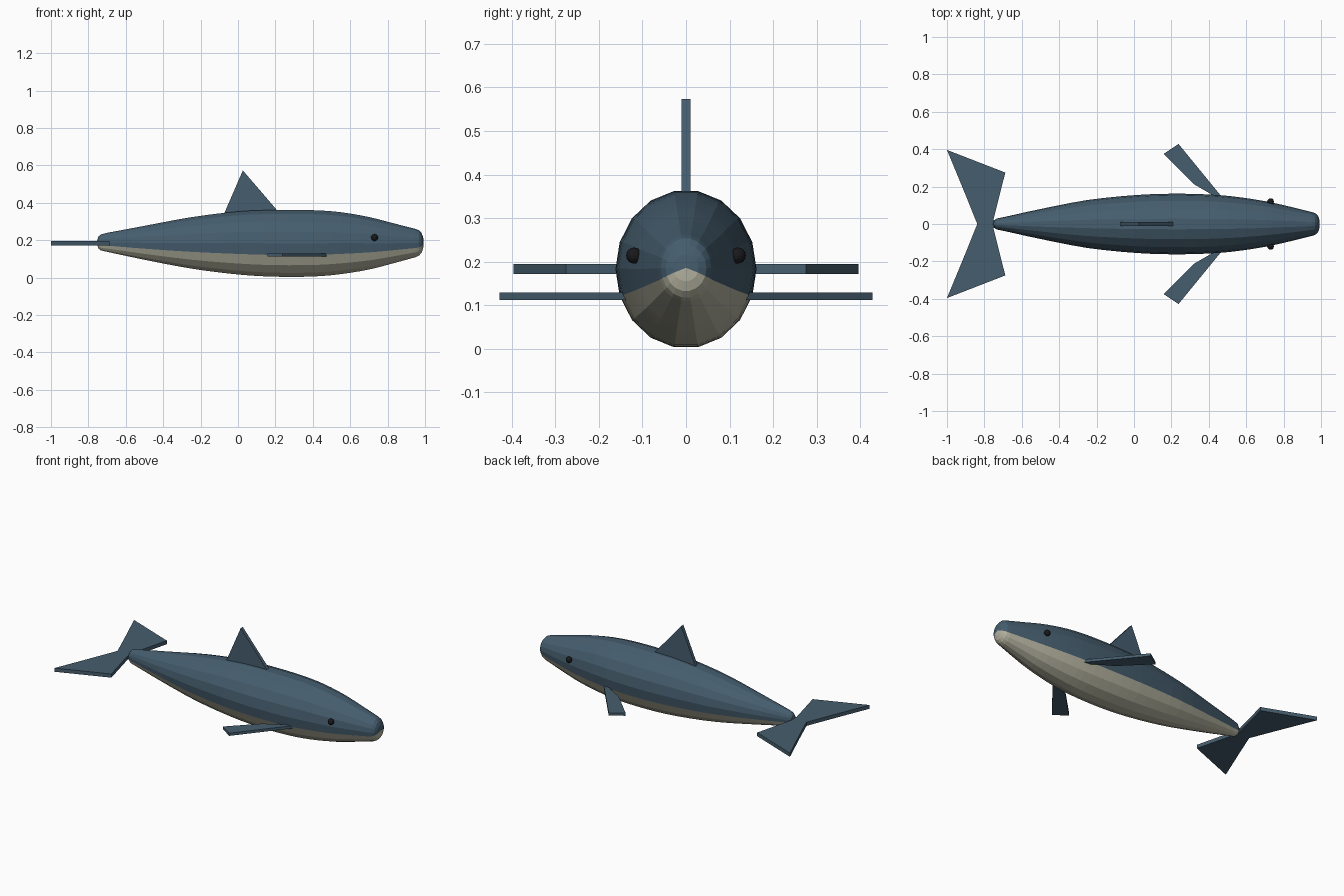
import bpy, bmesh, math
from mathutils import Vector

if "Cube" in bpy.data.objects:
    bpy.data.objects.remove(bpy.data.objects["Cube"])


def material(name, rgb):
    m = bpy.data.materials.new(name)
    m.diffuse_color = (*rgb, 1)
    m.use_nodes = True
    m.node_tree.nodes["Principled BSDF"].inputs["Base Color"].default_value = m.diffuse_color
    return m


blue = material("slate_blue", (0.06, 0.11, 0.155))
cream = material("belly_cream", (0.47, 0.46, 0.36))
black = material("eye_black", (0.01, 0.01, 0.012))


def finish(bm, name, *mats):
    bmesh.ops.recalc_face_normals(bm, faces=bm.faces)
    me = bpy.data.meshes.new(name)
    bm.to_mesh(me)
    bm.free()
    for m in mats:
        me.materials.append(m)
    ob = bpy.data.objects.new(name, me)
    bpy.context.collection.objects.link(ob)
    return ob


# Body stations: x, half width, bottom z, top z
STATIONS = [
    (-0.70, 0.036, 0.137, 0.240), (-0.50, 0.080, 0.094, 0.278),
    (-0.25, 0.128, 0.046, 0.325), (0.00, 0.154, 0.014, 0.356),
    (0.20, 0.162, 0.002, 0.364), (0.40, 0.158, 0.003, 0.363),
    (0.55, 0.145, 0.016, 0.352), (0.70, 0.122, 0.041, 0.326),
    (0.82, 0.096, 0.072, 0.295), (0.95, 0.064, 0.108, 0.261)]
TAIL_CAP = [(-0.748, 0.020, 0.157, 0.218), (-0.735, 0.029, 0.145, 0.231)]
NOSE_CAP = [(0.968, 0.058, 0.117, 0.254), (0.982, 0.047, 0.132, 0.238),
            (0.990, 0.029, 0.155, 0.216)]
SIDES = 18


def spline(pts, steps):
    # Catmull-Rom through the stations
    p = [Vector(q) for q in pts]
    p = [2 * p[0] - p[1]] + p + [2 * p[-1] - p[-2]]
    out = []
    for a, b, c, d in zip(p, p[1:], p[2:], p[3:]):
        for k in range(steps):
            t = k / steps
            out.append(0.5 * (2 * b + (c - a) * t + (2 * a - 5 * b + 4 * c - d) * t * t
                              + (3 * b - a - 3 * c + d) * t ** 3))
    return out + [p[-2]]


# Body: lofted 18-sided rings, lower seven strips in the belly colour
bm = bmesh.new()
rings = []
for x, w, lo, hi in TAIL_CAP + spline(STATIONS, 3) + NOSE_CAP:
    rings.append([bm.verts.new((x, w * math.cos(a), (lo + hi) / 2 + (hi - lo) / 2 * math.sin(a)))
                  for a in (2 * math.pi * i / SIDES for i in range(SIDES))])
tips = [bm.verts.new((-0.755, 0, 0.187)), bm.verts.new((0.993, 0, 0.186))]
for i in range(SIDES):
    j = (i + 1) % SIDES
    strip = [bm.faces.new((r[i], r[j], s[j], s[i])) for r, s in zip(rings, rings[1:])]
    strip.append(bm.faces.new((rings[0][j], rings[0][i], tips[0])))
    strip.append(bm.faces.new((rings[-1][i], rings[-1][j], tips[1])))
    for f in strip:
        f.material_index = 1 if 10 <= i <= 16 else 0
finish(bm, "body", blue, cream)


def plate(name, pts, thickness):
    # Flat outline extruded to a slab
    bm = bmesh.new()
    face = bm.faces.new([bm.verts.new(p) for p in pts])
    ext = bmesh.ops.extrude_face_region(bm, geom=[face])["geom"]
    bmesh.ops.translate(bm, vec=thickness,
                        verts=[g for g in ext if isinstance(g, bmesh.types.BMVert)])
    return finish(bm, name, blue)


# Dorsal fin
plate("dorsal_fin", [(-0.076, -0.0105, 0.338), (0.222, -0.0105, 0.345),
                     (0.026, -0.0105, 0.573)], (0, 0.021, 0))

# Tail flukes: one outline mirrored across the centre line
half = [(-0.752, 0.022), (-0.688, 0.275), (-1.0, 0.396), (-0.907, 0.171)]
outline = [(-0.72, 0)] + half + [(-0.838, 0)] + [(x, -y) for x, y in reversed(half)]
plate("tail_flukes", [(x, y, 0.172) for x, y in outline], (0, 0, 0.023))

# Paired flippers and eyes
FLIPPER = [(0.238, 0.428), (0.158, 0.374), (0.318, 0.214), (0.42, 0.155),
           (0.45, 0.12), (0.49, 0.12)]
for side, s in (("left", 1), ("right", -1)):
    plate(side + "_flipper", [(x, s * y, 0.112) for x, y in FLIPPER], (0, 0, 0.017))
    bm = bmesh.new()
    bmesh.ops.create_uvsphere(bm, u_segments=12, v_segments=8, radius=0.0185)
    bmesh.ops.translate(bm, vec=(0.73, s * 0.119, 0.214), verts=bm.verts)
    finish(bm, side + "_eye", black)
